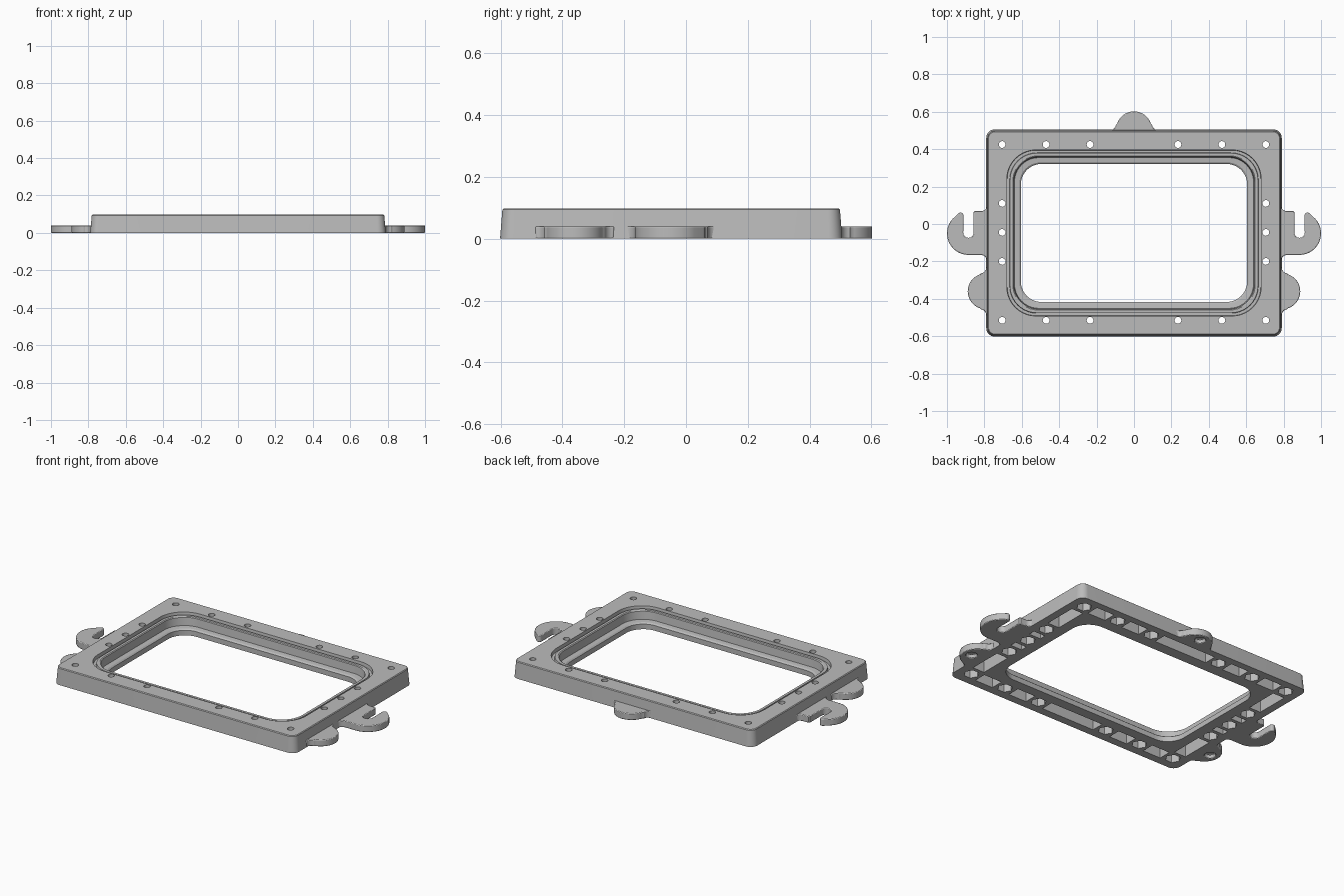
import bpy, bmesh
from math import sin, cos, radians, pi

if "Cube" in bpy.data.objects:
    bpy.data.objects.remove(bpy.data.objects["Cube"])

grey = bpy.data.materials.new("mid grey")
grey.use_nodes = True
grey.diffuse_color = (0.5, 0.5, 0.5, 1)
grey.node_tree.nodes["Principled BSDF"].inputs["Base Color"].default_value = (0.5, 0.5, 0.5, 1)

CY = -0.048          # centre of the frame in y
TAB_H = 0.04


def finish(bm, name):
    bmesh.ops.recalc_face_normals(bm, faces=bm.faces)
    me = bpy.data.meshes.new(name)
    bm.to_mesh(me)
    bm.free()
    me.materials.append(grey)
    ob = bpy.data.objects.new(name, me)
    bpy.context.collection.objects.link(ob)
    return ob


def arc(cx, cy, r, a0, a1, n=8):
    angles = [radians(a0 + (a1 - a0) * i / n) for i in range(n + 1)]
    return [(cx + r * cos(a), cy + r * sin(a)) for a in angles]


def rounded_rect(hx, hy, r, n=10):
    pts = []
    for i, (sx, sy) in enumerate([(1, 1), (-1, 1), (-1, -1), (1, -1)]):
        pts += arc(sx * (hx - r), CY + sy * (hy - r), r, 90 * i, 90 * i + 90, n)
    return pts


def prism(bm, pts, z0, z1):
    low = [bm.verts.new((x, y, z0)) for x, y in pts]
    high = [bm.verts.new((x, y, z1)) for x, y in pts]
    bm.faces.new(low)
    bm.faces.new(high)
    for i in range(len(pts)):
        j = (i + 1) % len(pts)
        bm.faces.new((low[i], low[j], high[j], high[i]))


def select_only(ob):
    bpy.ops.object.select_all(action='DESELECT')
    ob.select_set(True)
    bpy.context.view_layer.objects.active = ob


def cut(ob, cutter):
    cutter.hide_render = True
    mod = ob.modifiers.new("cut", 'BOOLEAN')
    mod.operation, mod.solver, mod.object = 'DIFFERENCE', 'EXACT', cutter
    select_only(ob)
    bpy.ops.object.modifier_apply(modifier=mod.name)
    bpy.data.objects.remove(cutter)


def smooth(ob):
    select_only(ob)
    bpy.ops.object.shade_smooth_by_angle(angle=radians(30))


# Frame: rounded rings lofted around a closed section
inner = [(0, 0), (0, 0.03), (0.008, 0.037), (0.034, 0.04), (0.038, 0.086),
         (0.043, 0.09), (0.058, 0.09), (0.06, 0.078), (0.073, 0.078), (0.075, 0.098)]
rings = [(rounded_rect(0.605 + d, 0.369 + d, 0.11 + 0.6 * d), z) for d, z in inner]
outer = [(0.778, 0.541, 0.036, 0.098), (0.782, 0.546, 0.04, 0.094), (0.79, 0.5535, 0.045, 0)]
rings += [(rounded_rect(hx, hy, r), z) for hx, hy, r, z in outer]
bm = bmesh.new()
loops = [[bm.verts.new((x, y, z)) for x, y in pts] for pts, z in rings]
for k, a in enumerate(loops):
    b = loops[(k + 1) % len(loops)]
    for i in range(len(a)):
        j = (i + 1) % len(a)
        bm.faces.new((a[i], a[j], b[j], b[i]))
frame = finish(bm, "frame")

# Bolt holes with hexagonal nut recesses below
BX, BACK, FRONT = 0.705, 0.425, -0.515
row_x = [-0.705, -0.47, -0.235, 0.235, 0.47, 0.705]
side_y = [FRONT, -0.2, -0.045, 0.11, BACK]
bolts = [(x, y) for x in row_x for y in (BACK, FRONT)]
bolts += [(s * BX, y) for s in (-1, 1) for y in side_y[1:-1]]
holes, nuts, pockets = bmesh.new(), bmesh.new(), bmesh.new()
for x, y in bolts:
    prism(holes, arc(x, y, 0.018, 0, 345, 23), -0.1, 0.2)
    prism(nuts, arc(x, y, 0.042, 0, 300, 5), -0.05, 0.06)


# Weight-saving pockets between the bolts
def pocket(x0, x1, y0, y1):
    prism(pockets, [(x0, y0), (x1, y0), (x1, y1), (x0, y1)], -0.05, 0.07)


GAP, W = 0.058, 0.038
for a, b in zip(row_x, row_x[1:]):
    for y in (BACK, FRONT):
        pocket(a + GAP, b - GAP, y - W, y + W)
for a, b in zip(side_y, side_y[1:]):
    for s in (-1, 1):
        pocket(s * BX - W, s * BX + W, a + GAP, b - GAP)
for bm, name in ((pockets, "pocket_cutter"), (nuts, "nut_cutter"), (holes, "hole_cutter")):
    cut(frame, finish(bm, name))
smooth(frame)


# Flat tabs and hooks around the edge
def plate(name, pts, recess=None):
    bm = bmesh.new()
    prism(bm, pts, 0, TAB_H)
    ob = finish(bm, name)
    if recess:
        bm = bmesh.new()
        prism(bm, arc(*recess, 0.03, 0, 345, 23), -0.02, 0.02)
        cut(ob, finish(bm, name + "_cutter"))
    mod = ob.modifiers.new("soft edge", 'BEVEL')
    mod.width, mod.segments, mod.limit_method = 0.004, 2, 'ANGLE'
    mod.angle_limit = radians(50)
    smooth(ob)


# Half-round outline: u runs along the wall, v points away from it
tab = [(0.127, -0.02)] + arc(0.127, 0.03, 0.03, 270, 185)
tab += arc(0, 0.004, 0.095, 18, 162, 28)
tab += arc(-0.127, 0.03, 0.03, -5, -90) + [(-0.127, -0.02)]
plate("back_tab", [(u, 0.503 + v) for u, v in tab], (0, 0.55))

# Hook outline for the model's left side
hook = [(0.77, 0.1)] + arc(0.815, 0.1, 0.03, 180, 270, 6)
hook += [(0.85, 0.07), (0.857, 0.063)]
hook += arc(0.885, -0.046, 0.028, 180, 360, 12)
hook += arc(0.928, 0.045, 0.016, 180, 40, 8)
hook += arc(0.885, -0.05, 0.115, 42, -90, 24)
hook += arc(0.82, -0.2, 0.035, 90, 180, 6) + [(0.77, -0.2)]

for s, side in ((1, "left"), (-1, "right")):
    plate(side + "_tab", [(s * (0.79 + v), -0.36 + u) for u, v in tab], (s * 0.835, -0.36))
    plate(side + "_hook", [(s * x, y) for x, y in hook])
